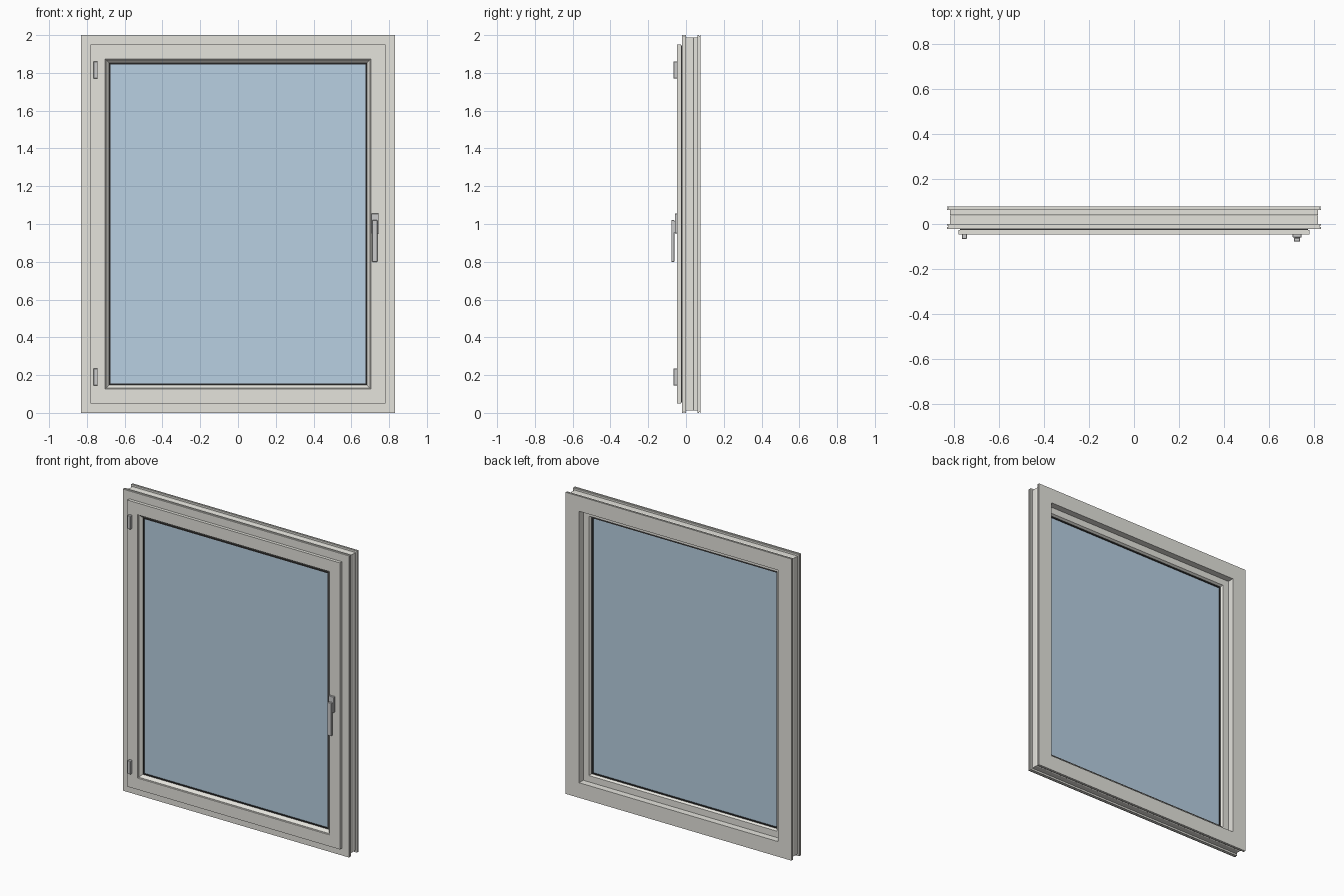
import bpy, bmesh
from mathutils import Vector

if "Cube" in bpy.data.objects:
    bpy.data.objects.remove(bpy.data.objects["Cube"])

HW, H = 0.83, 2.0  # half width and height of the outer frame


def material(name, rgb):
    m = bpy.data.materials.new(name)
    m.diffuse_color = (*rgb, 1)
    m.use_nodes = True
    m.node_tree.nodes["Principled BSDF"].inputs["Base Color"].default_value = m.diffuse_color
    return m


PAINT = material("paint", (0.78, 0.77, 0.72))
GLASS = material("glass", (0.48, 0.63, 0.76))
RUBBER = material("rubber", (0.03, 0.03, 0.03))
METAL = material("metal", (0.62, 0.62, 0.62))


def finish(name, bm, mat):
    bmesh.ops.recalc_face_normals(bm, faces=bm.faces)
    me = bpy.data.meshes.new(name)
    bm.to_mesh(me)
    bm.free()
    me.materials.append(mat)
    ob = bpy.data.objects.new(name, me)
    bpy.context.collection.objects.link(ob)
    return ob


def mitred_frame(name, profile, mat):
    """Sweep a closed (inset, y) profile round the window with mitred corners."""
    bm = bmesh.new()
    rings = []
    for sx, top in ((-1, 0), (1, 0), (1, 1), (-1, 1)):
        rings.append([bm.verts.new((sx * (HW - d), y, H - d if top else d))
                      for d, y in profile])
    n = len(profile)
    for i in range(4):
        a, b = rings[i], rings[(i + 1) % 4]
        for j in range(n):
            k = (j + 1) % n
            bm.faces.new((a[j], a[k], b[k], b[j]))
    return finish(name, bm, mat)


def box(name, lo, hi, mat, bevel=0.0):
    bm = bmesh.new()
    bmesh.ops.create_cube(bm, size=1)
    lo, hi = Vector(lo), Vector(hi)
    for v in bm.verts:
        v.co = (lo + hi) / 2 + Vector(c * s for c, s in zip(v.co, hi - lo))
    ob = finish(name, bm, mat)
    if bevel:
        mod = ob.modifiers.new("bevel", 'BEVEL')
        mod.width, mod.segments = bevel, 1
    return ob


# Outer frame: two notched flanges with a channel between them
mitred_frame("outer_frame", [
    (0, -0.022), (0.075, -0.022), (0.075, 0.034), (0.1, 0.034), (0.1, 0.0775),
    (0, 0.0775), (0, 0.073), (0.006, 0.073), (0.006, 0.068), (0, 0.068),
    (0, 0.062), (0.012, 0.062), (0.012, 0.042), (0.014, 0.039), (0.012, 0.036),
    (0.012, 0.0), (0, 0.0), (0, -0.007), (0.006, -0.007), (0.006, -0.013),
    (0, -0.013)], PAINT)

# Opening sash: overlapping front lip, stepped body, sloped glazing bead
mitred_frame("sash", [
    (0.05, -0.047), (0.126, -0.047), (0.128, -0.041), (0.131, -0.041),
    (0.148, -0.024), (0.148, -0.019), (0.135, -0.019), (0.135, 0.009),
    (0.148, 0.009), (0.148, 0.016), (0.14, 0.03), (0.085, 0.03),
    (0.085, -0.026), (0.05, -0.026)], PAINT)

# Rubber seals: sash against frame, and both sides of the glass
mitred_frame("sash_gasket", [(0.056, -0.026), (0.07, -0.026),
                             (0.07, -0.022), (0.056, -0.022)], RUBBER)
for side, y0, y1 in (("front", -0.024, -0.019), ("back", 0.009, 0.014)):
    mitred_frame(side + "_glass_gasket", [(0.147, y0), (0.156, y0),
                                          (0.156, y1), (0.147, y1)], RUBBER)

# Glazing unit
box("glass_pane", (-0.69, -0.019, 0.14), (0.69, 0.009, 1.86), GLASS)

# Hinges on the left stile
for name, z in (("lower_hinge", 0.145), ("upper_hinge", 1.77)):
    box(name, (-0.765, -0.066, z), (-0.743, -0.045, z + 0.09), METAL, 0.002)

# Handle: backplate, neck and lever
box("handle_plate", (0.705, -0.059, 0.95), (0.745, -0.045, 1.055), METAL, 0.002)
box("handle_neck", (0.713, -0.066, 0.955), (0.737, -0.057, 1.015), METAL)
box("handle_lever", (0.71, -0.0775, 0.80), (0.738, -0.062, 1.02), METAL, 0.002)
